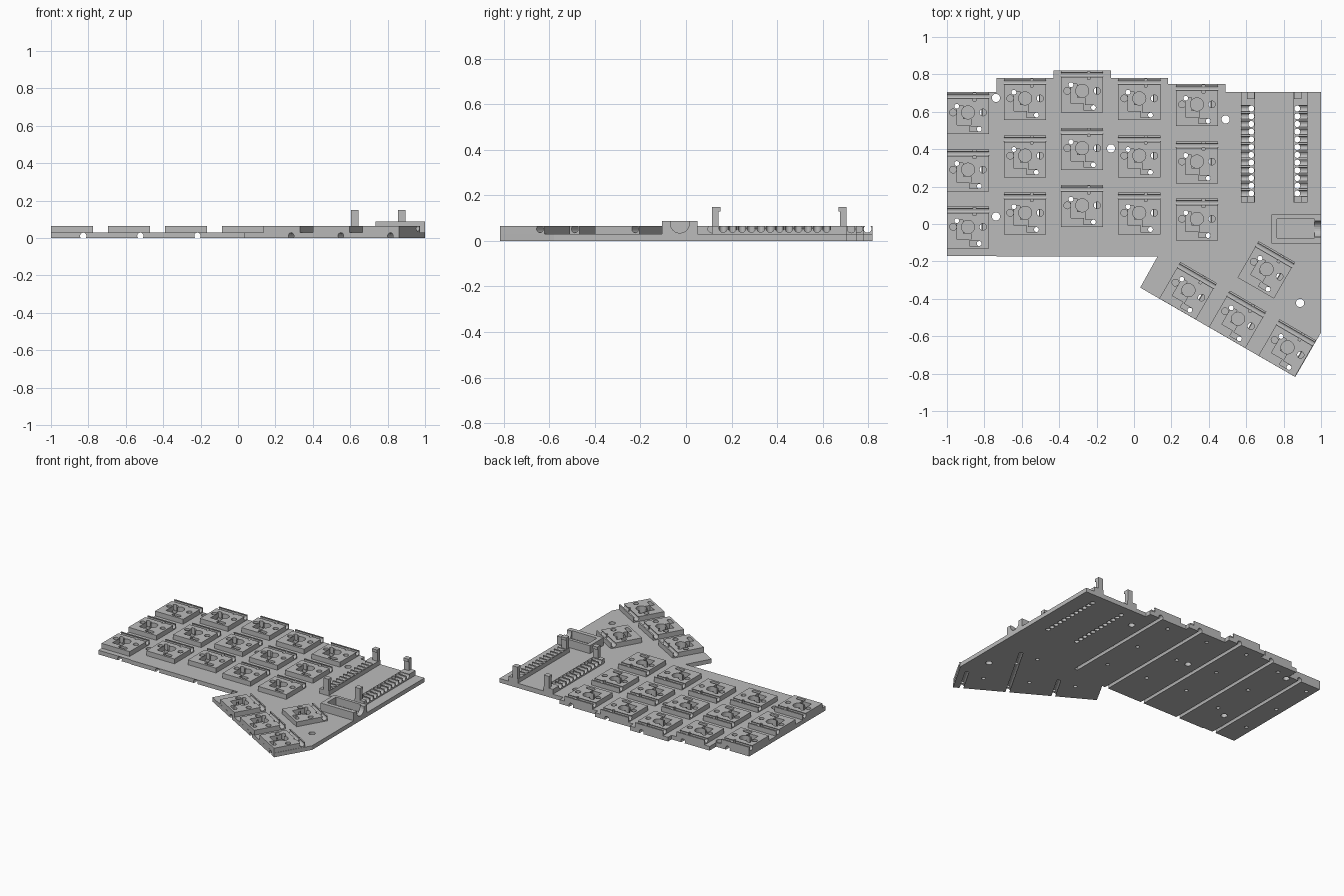
import bpy, bmesh, math
from mathutils import Matrix, Vector

cube = bpy.data.objects.get("Cube")
if cube:
    bpy.data.objects.remove(cube, do_unlink=True)

grey = bpy.data.materials.new("plain_grey")
grey.use_nodes = True
grey.diffuse_color = (0.5, 0.5, 0.5, 1)
grey.node_tree.nodes["Principled BSDF"].inputs["Base Color"].default_value = (0.5, 0.5, 0.5, 1)

BASE, TOP = 0.03, 0.065      # plate thickness, socket top
PITCH, HALF = 0.306, 0.1125  # key spacing, half socket width


def add_box(bm, x, y, z, m=Matrix()):
    size = Matrix.Diagonal((x[1] - x[0], y[1] - y[0], z[1] - z[0], 1))
    mid = Matrix.Translation((sum(x) / 2, sum(y) / 2, sum(z) / 2))
    bmesh.ops.create_cube(bm, size=1, matrix=m @ mid @ size)


def add_rod(bm, r, a, b, m=Matrix(), sides=24):
    a, b = Vector(a), Vector(b)
    turn = (b - a).to_track_quat('Z', 'Y').to_matrix().to_4x4()
    bmesh.ops.create_cone(bm, cap_ends=True, segments=sides, radius1=r, radius2=r,
                          depth=(b - a).length,
                          matrix=m @ Matrix.Translation((a + b) / 2) @ turn)


def make(name, bm):
    mesh = bpy.data.meshes.new(name)
    bm.to_mesh(mesh)
    bm.free()
    mesh.materials.append(grey)
    ob = bpy.data.objects.new(name, mesh)
    bpy.context.collection.objects.link(ob)
    return ob


def cut(ob, bm):
    cutter = make("cutter", bm)
    cutter.hide_render = True
    mod = ob.modifiers.new("cut", 'BOOLEAN')
    mod.operation, mod.solver, mod.use_self = 'DIFFERENCE', 'EXACT', True
    mod.object = cutter
    bpy.context.view_layer.objects.active = ob
    bpy.ops.object.modifier_apply(modifier=mod.name)
    bpy.data.objects.remove(cutter, do_unlink=True)


def socket_holes(bm, m=Matrix()):
    # centre and side pits, then two through holes for the pins
    for x, r in ((0, 0.035), (-0.08, 0.018), (0.08, 0.018)):
        add_rod(bm, r, (x, 0.004, 0.013), (x, 0.004, 0.1), m)
    for x, y in ((-0.06, 0.037), (0.06, -0.085)):
        add_rod(bm, 0.013, (x, y, -0.02), (x, y, 0.11), m, 16)


# key positions: five columns of three, then a tilted thumb cluster
columns = [(-0.8875, 0.705), (-0.582, 0.78), (-0.277, 0.82), (0.028, 0.78), (0.3365, 0.748)]
keys = [Matrix.Translation((x, top - HALF - row * PITCH, 0))
        for x, top in columns for row in range(3)]
tilt = Matrix.Rotation(math.radians(-30), 4, 'Z')
thumbs = [Matrix.Translation((x, y, 0)) @ tilt
          for x, y in ((0.289, -0.357), (0.554, -0.51), (0.819, -0.663), (0.707, -0.245))]
keys += thumbs

# base plate with a stepped back edge and angled thumb corner
outline = [(-1, -0.17), (-0.735, -0.17), (-0.735, -0.175), (0.125, -0.175), (0.033, -0.34),
           (0.862, -0.818), (1, -0.58), (1, 0.705), (0.489, 0.705), (0.489, 0.748),
           (0.182, 0.748), (0.182, 0.78), (-0.124, 0.78), (-0.124, 0.82), (-0.43, 0.82),
           (-0.43, 0.78), (-0.735, 0.78), (-0.735, 0.705), (-1, 0.705)]
bm = bmesh.new()
face = bm.faces.new([bm.verts.new((x, y, 0)) for x, y in outline])
up = bmesh.ops.extrude_face_region(bm, geom=[face])
bmesh.ops.translate(bm, vec=(0, 0, BASE), verts=[v for v in up["geom"] if isinstance(v, bmesh.types.BMVert)])
bmesh.ops.recalc_face_normals(bm, faces=bm.faces)
plate = make("base_plate", bm)

pin_rows = [0.163 + i * 0.0413 for i in range(12)]
bm = bmesh.new()
for m in keys:
    socket_holes(bm, m)
# wire channels underneath
for i, (x, top) in enumerate(columns):
    start = -0.12 if i == 4 else -0.2
    add_rod(bm, 0.017, (x + 0.06, start, 0.011), (x + 0.06, 0.9, 0.011))
for m, end in zip(thumbs, (0.1, 0.41, 0.1)):
    add_rod(bm, 0.017, (0.06, -0.15, 0.011), (0.06, end, 0.011), m)
# screw holes
for x, y in ((-0.738, 0.674), (-0.738, 0.04), (-0.123, 0.404), (0.49, 0.559), (0.888, -0.422)):
    add_rod(bm, 0.022, (x, y, -0.03), (x, y, 0.1))
# controller pin holes
for x in (0.627, 0.873):
    for y in pin_rows:
        add_rod(bm, 0.016, (x, y, -0.03), (x, y, 0.1), sides=16)
cut(plate, bm)

# key socket, cut once and repeated
bm = bmesh.new()
add_box(bm, (-HALF, HALF), (-HALF, HALF), (BASE, TOP))
socket = make("key_socket", bm)
bm = bmesh.new()
socket_holes(bm)
add_rod(bm, 0.017, (-0.2, 0.09, 0.053), (0.2, 0.09, 0.053))      # row wire channel
add_box(bm, (0.028, 0.042), (0.065, 0.109), (0.04, 0.09))        # diode lead slot
add_box(bm, (-0.06, -0.028), (-0.064, 0.04), (0.02, 0.09))       # bent contact channel
add_box(bm, (-0.05, 0.015), (-0.064, -0.032), (0.015, 0.095))
add_box(bm, (0.008, 0.064), (-0.097, -0.071), (0.018, 0.085))
add_box(bm, (0.009, 0.014), (-0.08, -0.055), (0.019, 0.088))
cut(socket, bm)
socket.matrix_world = keys[0]
for m in keys[1:]:
    copy = bpy.data.objects.new("key_socket", socket.data)
    bpy.context.collection.objects.link(copy)
    copy.matrix_world = m

# controller pin strips and clip posts, mirrored about the controller centre
MID = 0.75
for name, s in (("right", -1), ("left", 1)):
    def span(a, b):
        return sorted((MID + s * a, MID + s * b))
    bm = bmesh.new()
    add_box(bm, span(0.103, 0.178), (0.115, 0.705), (BASE, TOP))
    strip = make(name + "_pin_strip", bm)
    bm = bmesh.new()
    for y in pin_rows:
        add_rod(bm, 0.016, (MID + s * 0.123, y, 0), (MID + s * 0.123, y, 0.1), sides=16)
        add_rod(bm, 0.018, (MID + s * 0.123, y, 0.056), (MID + s * 0.2, y, 0.056), sides=16)
    cut(strip, bm)
    for end, y, d in (("front", 0.115, 1), ("back", 0.705, -1)):
        bm = bmesh.new()
        add_box(bm, span(0.105, 0.145), sorted((y, y + d * 0.028)), (TOP, 0.13))
        add_box(bm, span(0.105, 0.145), sorted((y, y + d * 0.036)), (0.13, 0.15))
        make(name + "_" + end + "_clip_post", bm)

# thin pad between the pin strips
bm = bmesh.new()
add_box(bm, (0.647, 0.853), (0.115, 0.705), (BASE, BASE + 0.004))
make("controller_pad", bm)

# open-topped cable jack holder with a rounded notch in its outer wall
bm = bmesh.new()
add_box(bm, (0.735, 1), (-0.105, 0.05), (BASE, 0.087))
jack = make("jack_holder", bm)
bm = bmesh.new()
add_box(bm, (0.765, 0.965), (-0.075, 0.028), (0.02, 0.12))
add_rod(bm, 0.042, (0.95, -0.027, 0.077), (1.05, -0.027, 0.077))
add_box(bm, (0.952, 1.04), (-0.0689, 0.0149), (0.077, 0.11))
cut(jack, bm)
